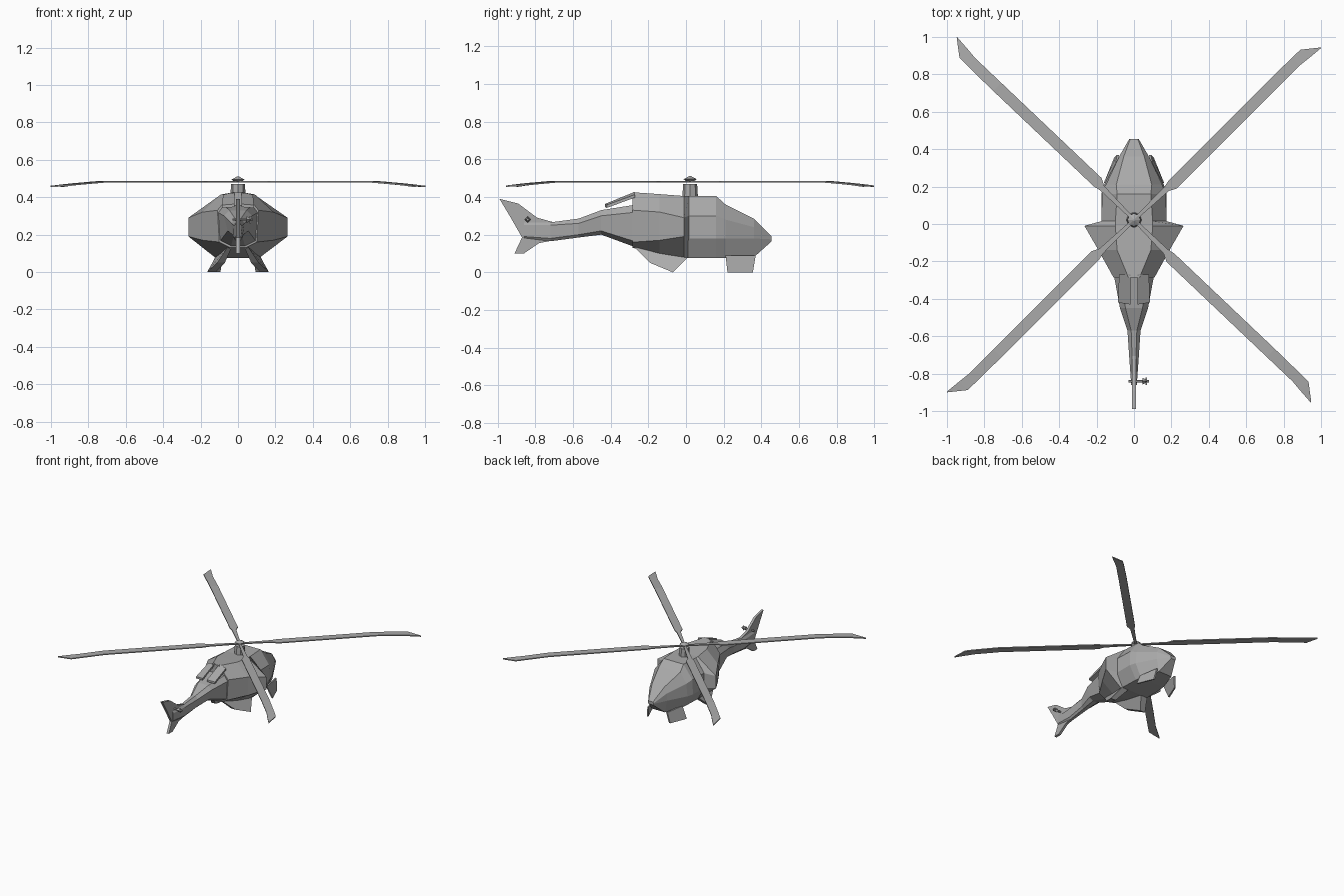
import bpy
import bmesh
from math import radians
from mathutils import Matrix, Vector

default_cube = bpy.data.objects.get("Cube")
if default_cube:
    bpy.data.objects.remove(default_cube, do_unlink=True)

grey = bpy.data.materials.new("plain grey")
grey.use_nodes = True
grey.diffuse_color = (0.4, 0.4, 0.4, 1)
grey.node_tree.nodes["Principled BSDF"].inputs["Base Color"].default_value = (0.4, 0.4, 0.4, 1)


def finish(name, bm):
    """Turn a bmesh into a flat shaded grey object."""
    bmesh.ops.remove_doubles(bm, verts=bm.verts, dist=0.0001)
    bmesh.ops.recalc_face_normals(bm, faces=bm.faces)
    mesh = bpy.data.meshes.new(name)
    bm.to_mesh(mesh)
    bm.free()
    mesh.materials.append(grey)
    obj = bpy.data.objects.new(name, mesh)
    bpy.context.collection.objects.link(obj)
    return obj


def bridge(bm, rings):
    """Skin matching point rings and close both ends."""
    loops = [[bm.verts.new(point) for point in ring] for ring in rings]
    for first, second in zip(loops, loops[1:]):
        for i in range(len(first)):
            j = (i + 1) % len(first)
            bm.faces.new((first[i], first[j], second[j], second[i]))
    bm.faces.new(loops[0])
    bm.faces.new(loops[-1])


def loft(name, stations):
    """Each station: y, then x and z of roof, shoulder, chine and belly."""
    bm = bmesh.new()
    rings = []
    for y, *profile in stations:
        half = list(zip(profile[::2], profile[1::2]))
        left = [(x, y, z) for x, z in half]
        right = [(-x, y, z) for x, z in reversed(half)]
        rings.append(left + right)
    bridge(bm, rings)
    return finish(name, bm)


def slab(name, outline, offset):
    """Thicken a planar outline symmetrically along the offset."""
    bm = bmesh.new()
    shift = Vector(offset)
    bridge(bm, [[Vector(p) - shift for p in outline],
                [Vector(p) + shift for p in outline]])
    return finish(name, bm)


def cone(name, centre, bottom, top, height, sides=8, axis="Z"):
    bm = bmesh.new()
    turn = Matrix.Rotation(radians(90), 4, "Y") if axis == "X" else Matrix()
    bmesh.ops.create_cone(bm, cap_ends=True, segments=sides, radius1=bottom,
                          radius2=top, depth=height,
                          matrix=Matrix.Translation(centre) @ turn)
    return finish(name, bm)


# Cabin with pointed nose
loft("cabin", [
    (.455, .02, .19, .025, .18, .025, .175, .02, .165),
    (.36, .055, .285, .08, .24, .08, .18, .06, .08),
    (.21, .095, .36, .15, .28, .16, .18, .11, .075),
    (.16, .09, .405, .17, .3, .175, .18, .115, .075),
    (.01, .1, .405, .175, .3, .175, .18, .12, .075),
])

# Broad engine section behind the cabin
loft("engine_section", [
    (.015, .1, .405, .175, .3, .175, .18, .12, .075),
    (-.01, .1, .405, .265, .29, .265, .19, .12, .08),
    (-.14, .09, .415, .19, .32, .19, .17, .09, .1),
    (-.285, .03, .425, .11, .33, .1, .16, .04, .13),
])

# Tail boom
loft("tail_boom", [
    (-.26, .08, .36, .11, .32, .1, .16, .04, .13),
    (-.45, .045, .33, .075, .3, .055, .22, .02, .2),
    (-.57, .015, .285, .035, .26, .03, .2, .015, .185),
    (-.72, .01, .265, .025, .25, .022, .18, .01, .165),
    (-.86, .008, .27, .015, .25, .015, .19, .008, .18),
])

# Tail fin with a forked trailing edge
fin = [(-.7, .265), (-.79, .29), (-.89, .365), (-.99, .39), (-.93, .29),
       (-.87, .185), (-.91, .1), (-.86, .1), (-.78, .155), (-.7, .17)]
slab("tail_fin", [(0, y, z) for y, z in fin], (.01, 0, 0))

for side, label in ((1, "left"), (-1, "right")):
    # Exhaust cover raised above the boom
    cover = [(.02, -.27, .42), (.08, -.27, .405), (.085, -.42, .35), (.02, -.43, .355)]
    slab(label + "_exhaust_cover", [(x * side, y, z) for x, y, z in cover], (0, 0, .008))
    # Splayed front and rear gear fairings
    front = [(.085, .37, .09), (.1, .355, 0), (.155, .22, 0), (.11, .21, .09)]
    slab(label + "_front_fairing", [(x * side, y, z) for x, y, z in front], (.006, 0, 0))
    bm = bmesh.new()
    rear = [(.05, -.28, .14), (.11, -.19, .05), (.165, -.07, 0), (.12, .01, .08)]
    inner = [(.03, -.28, .14), (.07, -.19, .05), (.12, -.07, 0), (.06, .01, .08)]
    bridge(bm, [[(x * side, y, z) for x, y, z in ring] for ring in (rear, inner)])
    finish(label + "_rear_fairing", bm)

# Rotor mast and hub
hub = Vector((0, .022, 0))
cone("mast", hub + Vector((0, 0, .43)), .042, .037, .08)
cone("hub_lower_cap", hub + Vector((0, 0, .487)), .015, .035, .014)
cone("hub_upper_cap", hub + Vector((0, 0, .502)), .035, .006, .016)

# Four blades with drooped, swept tips: span, trailing, leading, height
sections = [(0, -.008, .008, .482), (.24, -.022, .01, .482),
            (.28, -.043, .018, .482), (1.02, -.043, .018, .482)]
tip = [(1.21, -.043, .016, .47), (1.273, -.05, .014, .465), (1.358, -.058, -.054, .457)]
for index in range(4):
    bm = bmesh.new()
    rings = []
    for span, back, lead, z in sections + tip:
        rings.append([(span, back, z - .004), (span, lead, z - .004),
                      (span, lead, z + .004), (span, back, z + .004)])
    bridge(bm, rings)
    angle = radians(45 + 90 * index + (1.5 if index % 2 else 0))
    bm.transform(Matrix.Translation(hub) @ Matrix.Rotation(angle, 4, "Z"))
    finish("rotor_blade_" + str(index + 1), bm)

# Small tail rotor on its shaft
cone("tail_rotor_shaft", (.025, -.84, .28), .007, .007, .11, 6, "X")
cone("tail_rotor_hub", (.055, -.84, .28), .018, .008, .018, 4, "X")
for name, reach in (("upright", (.02, .005)), ("level", (.005, .02))):
    y, z = reach
    diamond = [(.065, -.84 - y, .28), (.065, -.84, .28 - z),
               (.065, -.84 + y, .28), (.065, -.84, .28 + z)]
    slab("tail_rotor_" + name, diamond, (.004, 0, 0))
